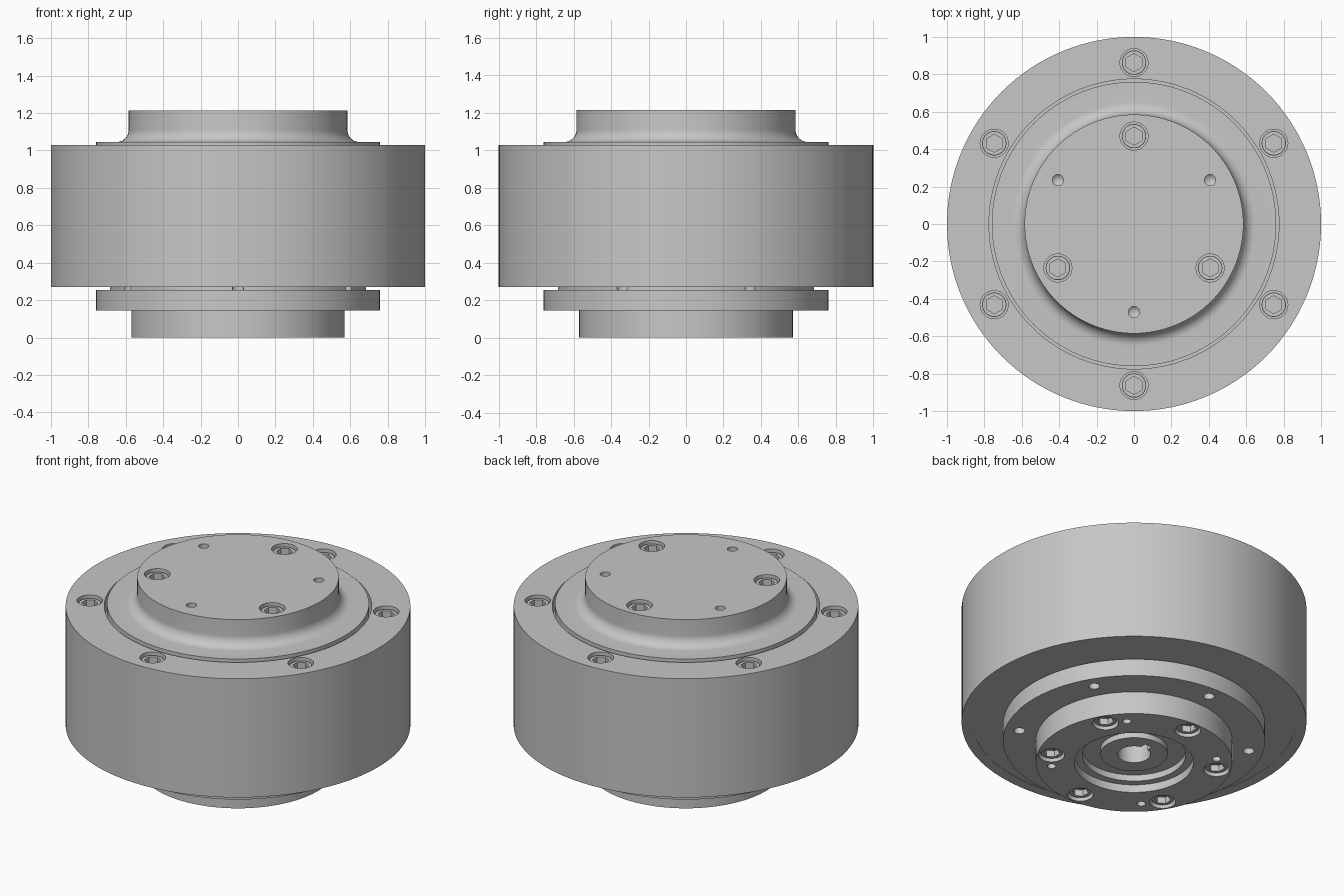
import bpy, bmesh
from math import pi, sin, cos, radians
from mathutils import Matrix, Vector

cube = bpy.data.objects.get("Cube")
if cube:
    bpy.data.objects.remove(cube, do_unlink=True)

GREY = (0.57, 0.57, 0.57, 1)
steel = bpy.data.materials.new("grey_steel")
steel.use_nodes = True
steel.diffuse_color = GREY
steel.node_tree.nodes["Principled BSDF"].inputs["Base Color"].default_value = GREY


def new_object(name, bm):
    mesh = bpy.data.meshes.new(name)
    bm.to_mesh(mesh)
    bm.free()
    mesh.materials.append(steel)
    obj = bpy.data.objects.new(name, mesh)
    bpy.context.collection.objects.link(obj)
    return obj


def lathe(bm, profile, steps=128, matrix=Matrix()):
    """Spin a radius/height profile, running from axis to axis, into a solid."""
    part = bmesh.new()
    verts = [part.verts.new((r, 0, z)) for r, z in profile]
    edges = [part.edges.new(pair) for pair in zip(verts, verts[1:])]
    bmesh.ops.spin(part, geom=verts + edges, cent=(0, 0, 0), axis=(0, 0, 1),
                   angle=2 * pi, steps=steps)
    bmesh.ops.remove_doubles(part, verts=part.verts, dist=1e-4)
    bmesh.ops.recalc_face_normals(part, faces=part.faces)
    if part.calc_volume(signed=True) < 0:
        bmesh.ops.reverse_faces(part, faces=part.faces)
    part.transform(matrix)
    mesh = bpy.data.meshes.new("temporary")
    part.to_mesh(mesh)
    part.free()
    bm.from_mesh(mesh)
    bpy.data.meshes.remove(mesh)


def turned(name, profile):
    bm = bmesh.new()
    lathe(bm, profile)
    return new_object(name, bm)


def ring(radius, z, first, count):
    """Points evenly spaced on a circle, starting at an angle in degrees."""
    for i in range(count):
        a = radians(first) + 2 * pi * i / count
        yield Vector((radius * cos(a), radius * sin(a), z))


def drill(bm, points, radius, depth, tip=0.0, below=False):
    flip = Matrix.Rotation(pi, 4, 'X') if below else Matrix()
    for p in points:
        lathe(bm, [(0, 0.02), (radius, 0.02), (radius, -depth), (0, -depth - tip)],
              32, Matrix.Translation(p) @ flip)


def cut(obj, cutter_bm):
    """Subtract the cutters, then bake the result into the part."""
    cutter = new_object(obj.name + "_cutter", cutter_bm)
    cutter.hide_render = True
    mod = obj.modifiers.new("holes", 'BOOLEAN')
    mod.operation = 'DIFFERENCE'
    mod.solver = 'EXACT'
    mod.object = cutter
    graph = bpy.context.evaluated_depsgraph_get()
    baked = bpy.data.meshes.new_from_object(obj.evaluated_get(graph))
    obj.modifiers.clear()
    obj.data = baked
    bpy.data.objects.remove(cutter, do_unlink=True)


# Hole circles
housing_bolts = list(ring(0.863, 1.03, 30, 6))
output_bolts = list(ring(0.47, 1.215, 90, 3))
base_bolts = list(ring(0.485, 0, 30, 6))
BORE = 0.075

# Housing drum with a seat for the output flange and a core for the shaft
housing = turned("housing", [
    (0, 0.93), (0.775, 0.93), (0.775, 1.03), (1, 1.03), (1, 0.27),
    (0.935, 0.27), (0.935, 0.272), (0.25, 0.272), (0.25, 0.8), (0, 0.8)])
bm = bmesh.new()
drill(bm, housing_bolts, BORE, 0.09)
cut(housing, bm)

# Output flange with a filleted neck
R = 0.065
fillet = [(0.65 - R * sin(a), 1.045 + R * (1 - cos(a)))
          for a in (i * pi / 20 for i in range(11))]
output = turned("output_flange", [(0, 0.92), (0.76, 0.92), (0.76, 1.045)]
                + fillet + [(0.585, 1.215), (0, 1.215)])
bm = bmesh.new()
drill(bm, output_bolts, BORE, 0.09)
drill(bm, ring(0.47, 1.215, 30, 3), 0.03, 0.07, 0.03)
cut(output, bm)

# Base: stepped mounting flange, recess and hollow input hub
base = turned("base_flange", [
    (0, 0.75), (0.24, 0.75), (0.24, 0.28), (0.685, 0.28), (0.685, 0.255),
    (0.76, 0.255), (0.76, 0.145), (0.57, 0.145), (0.57, 0), (0.345, 0),
    (0.345, 0.05), (0.3, 0.05), (0.3, 0.09), (0.195, 0.09), (0.195, 0.055),
    (0.095, 0.055), (0.095, 0.6), (0, 0.6)])
bm = bmesh.new()
drill(bm, base_bolts, BORE, 0.1, below=True)
drill(bm, ring(0.48, 0, 45, 4), 0.025, 0.08, 0.015, below=True)
drill(bm, ring(0.675, 0.145, 30, 6), 0.032, 0.16, below=True)
# Keyway on the back side of the bore
bmesh.ops.create_cube(bm, size=1, matrix=Matrix.Translation((0, 0.075, 0.3))
                      @ Matrix.Diagonal((0.05, 0.11, 0.56, 1)))
cut(base, bm)

# Socket screw, modelled once with its head top at the origin
screw = turned("socket_screw", [(0, 0), (0.063, 0), (0.065, -0.002),
                                (0.065, -0.09), (0, -0.09)])
bm = bmesh.new()
bmesh.ops.create_cone(bm, cap_ends=True, segments=6, radius1=0.048,
                      radius2=0.048, depth=0.08)
cut(screw, bm)

# Smooth shading with crisp edges
bpy.ops.object.select_all(action='DESELECT')
for obj in (housing, output, base, screw):
    obj.select_set(True)
bpy.context.view_layer.objects.active = housing
bpy.ops.object.shade_smooth_by_angle(angle=radians(30))

# Place screws sunk in every counterbore
SINK = 0.016
for group, points, below in (("housing", housing_bolts, False),
                             ("output", output_bolts, False),
                             ("base", base_bolts, True)):
    for p in points:
        obj = bpy.data.objects.new(group + "_screw", screw.data)
        obj.location = p + Vector((0, 0, SINK if below else -SINK))
        obj.rotation_euler.x = pi if below else 0
        bpy.context.collection.objects.link(obj)
bpy.data.objects.remove(screw, do_unlink=True)
